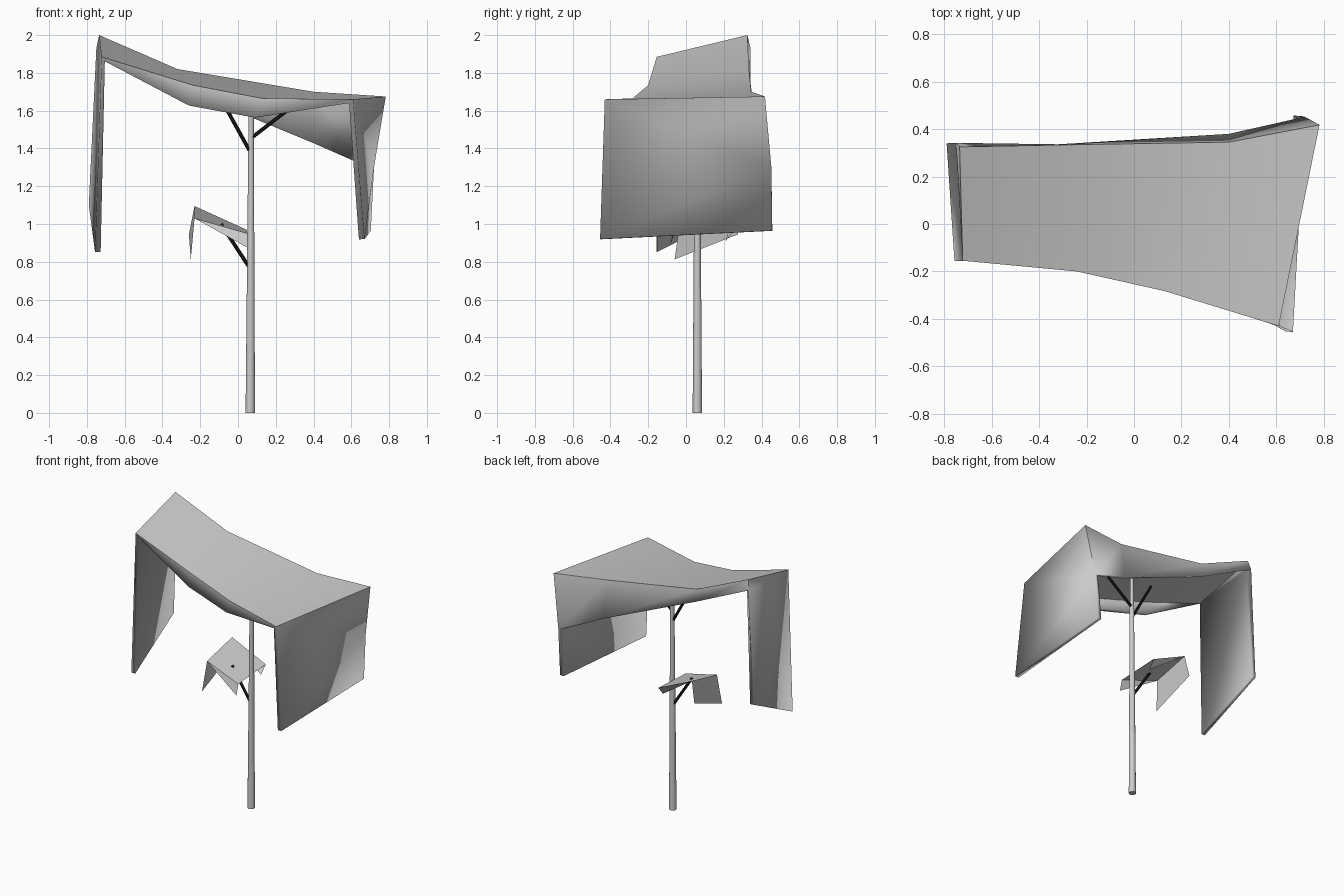
import bpy, bmesh
from mathutils import Vector

if "Cube" in bpy.data.objects:
    bpy.data.objects.remove(bpy.data.objects["Cube"])


def finish(ob):
    bpy.ops.object.select_all(action='DESELECT')
    ob.select_set(True)
    bpy.context.view_layer.objects.active = ob
    bpy.ops.object.shade_smooth_by_angle(angle=0.5)


def sheet(name, faces, up_face=0):
    """Folded sheet from faces given as corner points; shared points are welded."""
    bm = bmesh.new()
    for f in faces:
        bm.faces.new([bm.verts.new(p) for p in f])
    bmesh.ops.remove_doubles(bm, verts=bm.verts, dist=0.0001)
    bmesh.ops.recalc_face_normals(bm, faces=bm.faces)
    bm.faces.ensure_lookup_table()
    bm.normal_update()
    if bm.faces[up_face].normal.z < 0:
        bmesh.ops.reverse_faces(bm, faces=bm.faces)
    me = bpy.data.meshes.new(name)
    bm.to_mesh(me)
    bm.free()
    ob = bpy.data.objects.new(name, me)
    bpy.context.collection.objects.link(ob)
    return ob


def rod(name, a, b, r1, r2, sides, mat=None):
    a, b = Vector(a), Vector(b)
    d = b - a
    bpy.ops.mesh.primitive_cone_add(vertices=sides, radius1=r1, radius2=r2,
                                    depth=d.length, location=(a + b) / 2,
                                    rotation=d.to_track_quat('Z', 'Y').to_euler())
    ob = bpy.context.object
    ob.name = name
    if mat:
        ob.data.materials.append(mat)
    finish(ob)
    return ob


# Draped canopy: top edges, lower hems of both long sides, and end panel corners
back = [(-.735, .325, 2.0), (-.32, .333, 1.82), (.40, .345, 1.70), (.782, .418, 1.675)]
front = [(-.722, -.155, 1.885), (-.24, -.20, 1.735), (.13, -.283, 1.665), (.61, -.43, 1.66)]
back_hem = [(-.75, .342, 1.93), (-.32, .336, 1.73), (.40, .38, 1.43), (.72, .452, 1.30)]
front_hem = [front[0], (-.26, -.195, 1.627), (.09, -.265, 1.563), front[3]]
left_low = [(-.79, .34, 1.10), (-.757, -.155, .853)]
right_low = [(.703, .455, .965), (.67, -.455, .92)]

faces = [[front[i], front[i + 1], back[i + 1], back[i]] for i in range(3)]
faces += [[back[i], back[i + 1], back_hem[i + 1], back_hem[i]] for i in range(3)]
faces += [[front[0], front_hem[1], front[1]],
          [front[1], front_hem[1], front_hem[2], front[2]],
          [front[2], front_hem[2], front[3]],
          [back[0], back_hem[0], front[0]],
          [back_hem[0], left_low[0], left_low[1], front[0]],
          [back[3], front[3], back_hem[3]],
          [back_hem[3], front[3], right_low[1], right_low[0]]]
canopy = sheet("canopy", faces)
sol = canopy.modifiers.new("thickness", 'SOLIDIFY')
sol.thickness = .03
sol.offset = -1
finish(canopy)

# Small folded lower leaf: top, end flap, front flap, back flap
bl, br = (-.23, .26, 1.095), (.045, .257, .97)
fl, fr = (-.23, -.03, 1.03), (.05, -.068, .95)
leaf = sheet("lower_leaf", [
    [fl, fr, br, bl],
    [bl, fl, (-.25, -.06, .813), (-.26, .275, .945)],
    [fl, (.05, -.09, .875), fr],
    [bl, br, (.04, .21, .91)]])
finish(leaf)

# Pole and dark struts
rod("pole", (.065, .06, 0), (.07, .06, 1.69), .025, .013, 12)
dark = bpy.data.materials.new("dark_strut")
dark.diffuse_color = (.01, .01, .01, 1)
dark.use_nodes = True
dark.node_tree.nodes["Principled BSDF"].inputs["Base Color"].default_value = dark.diffuse_color
for name, a, b in [("left_strut", (.06, .06, 1.39), (-.10, .06, 1.68)),
                   ("right_strut", (.07, .06, 1.455), (.33, .06, 1.655)),
                   ("leaf_strut", (.06, .06, .77), (-.09, .06, 1.0))]:
    rod(name, a, b, .01, .01, 6, dark)
